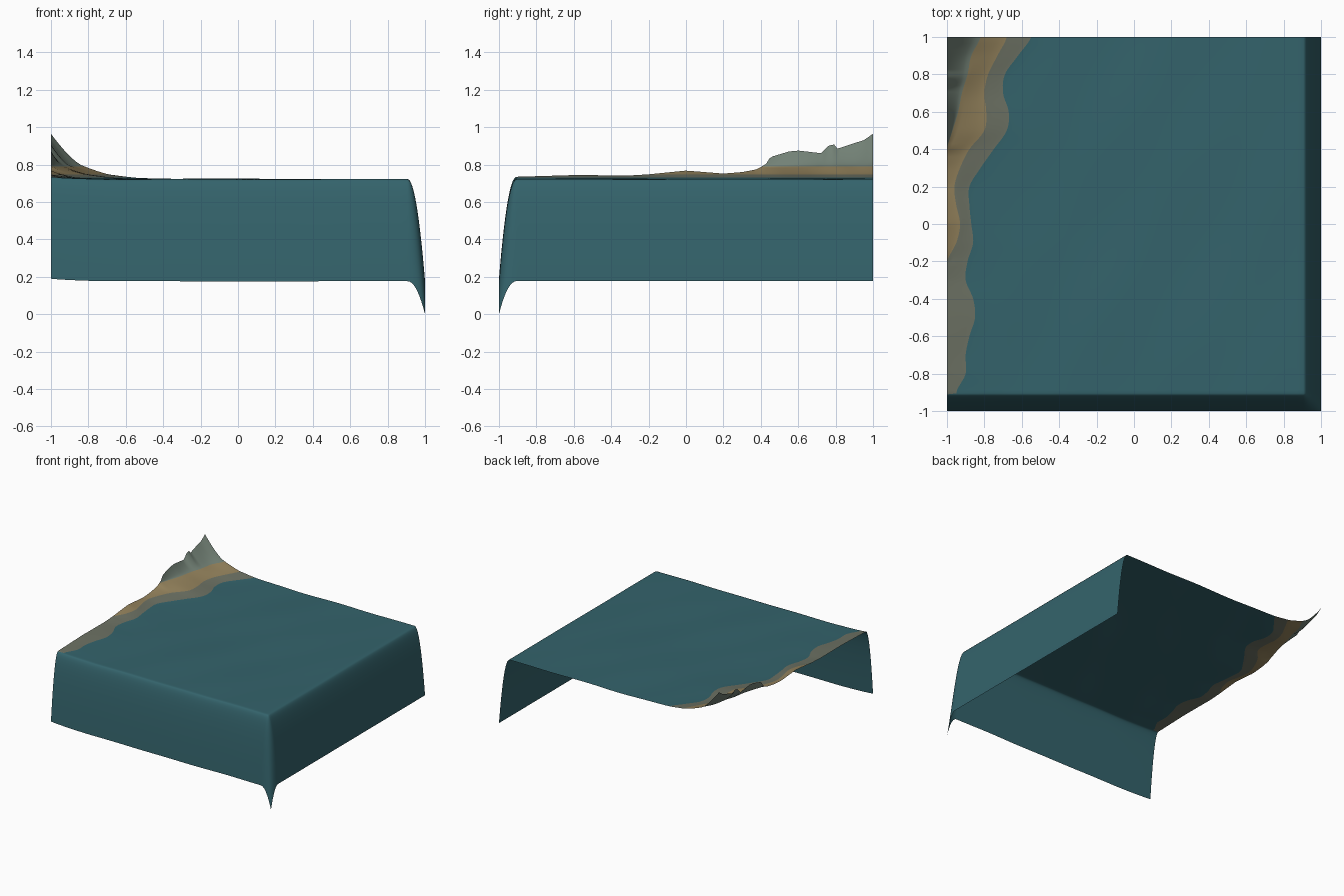
import bpy
import bmesh
from math import sin, exp, floor

cube = bpy.data.objects.get("Cube")
if cube:
    bpy.data.objects.remove(cube, do_unlink=True)

# Band widths from the west edge, in hundredths, sampled northwards every tenth
STEP = 0.1
SHORE = [5, 10, 10, 12, 15, 14, 10, 11, 14, 13, 12, 12, 18, 25, 32, 33, 30, 31, 38, 45]
SAND = [0, 5, 7, 5, 4, 7, 12, 20, 21, 20, 22, 27, 32]
ROCK = [0, 3, 6, 8, 11, 13, 18]

# Ridge along the west edge: (y, height)
RIDGE = [(-1, .735), (-.9, .735), (-.6, .744), (-.3, .742), (-.2, .748), (0, .768),
         (.2, .752), (.3, .76), (.38, .775), (.43, .805), (.45, .84), (.55, .87),
         (.6, .875), (.73, .86), (.75, .895), (.79, .91), (.81, .885), (.9, .915),
         (.95, .93), (1, .965)]

WATER = .722      # level of the open sheet
ROCK_FOOT = .79   # height where rock meets sand
SAND_FOOT = .746  # height where sand meets wet shore
SHORE_FOOT = .73  # height where the shore meets the water
SKIRT = .095      # width of the rounded drop on the two cut sides
DROP = .545


def make_material(name, colour):
    mat = bpy.data.materials.new(name)
    mat.use_nodes = True
    rgba = (*colour, 1)
    mat.diffuse_color = rgba
    bsdf = next(n for n in mat.node_tree.nodes if n.type == 'BSDF_PRINCIPLED')
    bsdf.inputs["Base Color"].default_value = rgba
    bsdf.inputs["Roughness"].default_value = .9
    return mat


def band_width(samples, y):
    """Smooth interpolation of evenly spaced samples that end at y = 1."""
    last = len(samples) - 1
    pos = last - (1 - y) / STEP
    if pos < -.06:
        return 0.0
    pos = max(pos, 0)
    i = min(int(floor(pos)), last - 1)
    f = pos - i
    p0, p1, p2, p3 = (samples[min(max(k, 0), last)] for k in range(i - 1, i + 3))
    value = p1 + f * ((p2 - p0) + f * ((2 * p0 - 5 * p1 + 4 * p2 - p3)
                                       + f * (3 * (p1 - p2) + p3 - p0))) / 2
    return max(value, 0) / 100


def ridge_height(y):
    for (y0, z0), (y1, z1) in zip(RIDGE, RIDGE[1:]):
        if y <= y1:
            return z0 + (z1 - z0) * (y - y0) / (y1 - y0)
    return RIDGE[-1][1]


def edge_drop(distance):
    return max(0, 1 - distance / SKIRT) ** 2.1


def steps(start, end, count):
    return [start + (end - start) * i / count for i in range(count)]


def row_points(y):
    """Return (x, z, material) for one west-to-east row."""
    shore = band_width(SHORE, y)
    sand = min(band_width(SAND, y), shore)
    rock = min(band_width(ROCK, y), sand)
    top = ridge_height(y)
    levels = [top]
    for width, foot in ((rock, ROCK_FOOT), (sand, SAND_FOOT), (shore, SHORE_FOOT)):
        levels.append(min(foot, levels[-1]) if width > 0 else top)

    # Three land bands, each fitted between its own borders
    points = []
    borders = [0, rock, sand, shore]
    for band, (count, power) in enumerate(((8, 1.4), (6, 1.25), (4, 1.1))):
        for t in steps(0, 1, count):
            x = borders[band] + (borders[band + 1] - borders[band]) * t
            z = levels[band + 1] + (levels[band] - levels[band + 1]) * (1 - t) ** power
            points.append((x - 1, z, band))

    # Open water, then the rounded east side
    start = shore - 1
    for x in steps(start, 1 - SKIRT, 56) + steps(1 - SKIRT, 1, 14) + [1]:
        z = WATER + (levels[-1] - WATER) * exp((start - x) / .13)
        swell = sin(5 * x + 2 * y) * sin(4 * y - 3 * x) + .5 * sin(11 * x - 7 * y)
        z += .003 * swell * (1 - x * x) * min(1, (x - start) * 4)
        points.append((x, z, 3))
    return points


# Coastal terrain sheet
bm = bmesh.new()
rows = []
for y in steps(-1, SKIRT - 1, 14) + steps(SKIRT - 1, 1, 110) + [1]:
    south = edge_drop(y + 1)
    row = []
    for x, z, band in row_points(y):
        east = edge_drop(1 - x)
        z -= DROP * (south + east - .675 * south * east)
        row.append((bm.verts.new((x, y, max(z, 0))), band))
    rows.append(row)

for lower, upper in zip(rows, rows[1:]):
    for i in range(len(lower) - 1):
        face = bm.faces.new((lower[i][0], lower[i + 1][0], upper[i + 1][0], upper[i][0]))
        face.material_index = lower[i][1]
        face.smooth = True
bmesh.ops.remove_doubles(bm, verts=bm.verts[:], dist=.00002)

mesh = bpy.data.meshes.new("coast_terrain")
bm.to_mesh(mesh)
bm.free()
terrain = bpy.data.objects.new("coast_terrain", mesh)
bpy.context.collection.objects.link(terrain)

for name, colour in (("grey_green_rock", (.17, .22, .18)),
                     ("tan_sand", (.29, .22, .105)),
                     ("wet_shore", (.15, .165, .125)),
                     ("deep_teal_water", (.034, .125, .148))):
    mesh.materials.append(make_material(name, colour))
